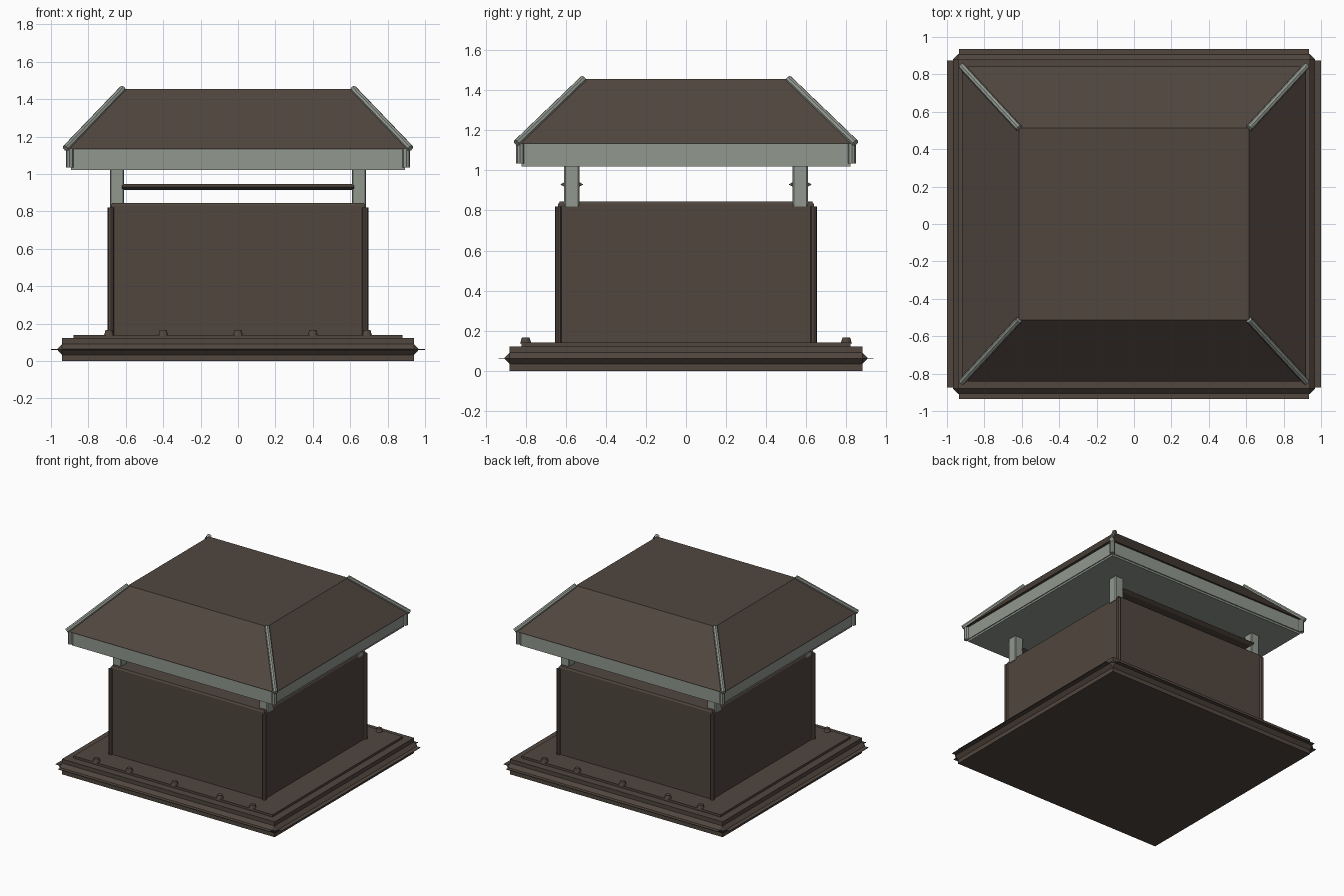
import bpy, bmesh, math
from mathutils import Vector, Matrix

cube = bpy.data.objects.get("Cube")
if cube:
    bpy.data.objects.remove(cube, do_unlink=True)


def material(name, color):
    m = bpy.data.materials.new(name)
    m.use_nodes = True
    m.diffuse_color = (*color, 1)
    bsdf = next(n for n in m.node_tree.nodes if n.type == 'BSDF_PRINCIPLED')
    bsdf.inputs["Base Color"].default_value = (*color, 1)
    return m


BROWN = material("dark brown metal", (0.082, 0.061, 0.049))
GREY = material("grey green metal", (0.285, 0.31, 0.275))
SIGNS = [(sx, sy) for sx in (-1, 1) for sy in (-1, 1)]


def finish(name, bm, mat):
    bmesh.ops.recalc_face_normals(bm, faces=bm.faces)
    mesh = bpy.data.meshes.new(name)
    bm.to_mesh(mesh)
    bm.free()
    mesh.materials.append(mat)
    obj = bpy.data.objects.new(name, mesh)
    bpy.context.collection.objects.link(obj)
    return obj


def loft(name, rings, mat):
    """Stack of rectangles (half x, half y, z, corner cut), capped at both ends."""
    bm = bmesh.new()
    loops = []
    for hx, hy, z, c in rings:
        pts = [(hx, hy - c), (hx - c, hy), (c - hx, hy), (-hx, hy - c),
               (-hx, c - hy), (c - hx, -hy), (hx - c, -hy), (hx, c - hy)]
        loops.append([bm.verts.new((x, y, z)) for x, y in pts])
    for low, high in zip(loops, loops[1:]):
        for i in range(8):
            j = (i + 1) % 8
            bm.faces.new((low[i], low[j], high[j], high[i]))
    bm.faces.new(loops[0])
    bm.faces.new(loops[-1])
    bmesh.ops.remove_doubles(bm, verts=bm.verts, dist=0.0005)
    return finish(name, bm, mat)


def slab(name, hx, hy, z0, z1, mat, cut=0):
    return loft(name, [(hx, hy, z0, cut), (hx, hy, z1, cut)], mat)


def bar(name, start, end, radius, mat, sides=8):
    a, b = Vector(start), Vector(end)
    bm = bmesh.new()
    turn = (b - a).to_track_quat('Z', 'Y').to_matrix().to_4x4()
    bmesh.ops.create_cone(bm, cap_ends=True, segments=sides, radius1=radius,
                          radius2=radius, depth=(b - a).length,
                          matrix=Matrix.Translation((a + b) / 2) @ turn)
    return finish(name, bm, mat)


# Base flashing: stepped plate, edge bead and thin side flanges
slab("base_plate", 0.94, 0.88, 0, 0.122, BROWN)
slab("base_step", 0.88, 0.82, 0.12, 0.14, BROWN)
loft("base_bead", [(0.94, 0.88, 0.033, 0), (0.968, 0.908, 0.062, 0.028),
                   (0.94, 0.88, 0.09, 0)], BROWN)
slab("side_flange", 1.0, 0.875, 0.06, 0.064, BROWN)
slab("front_back_flange", 0.935, 0.935, 0.06, 0.064, BROWN)

# Domed bolts along the front and back of the base
for y in (-0.8, 0.8):
    for x in (-0.69, -0.4, 0, 0.4, 0.69):
        bm = bmesh.new()
        bmesh.ops.create_cone(bm, cap_ends=True, segments=10, radius1=0.028,
                              radius2=0.019, depth=0.03,
                              matrix=Matrix.Translation((x, y, 0.151)))
        finish("base_bolt", bm, BROWN)

# Chimney body with corner trim and a raised rim
slab("body", 0.68, 0.638, 0.13, 0.82, BROWN)
loft("body_rim", [(0.68, 0.638, 0.82, 0), (0.68, 0.638, 0.832, 0),
                  (0.672, 0.63, 0.845, 0)], BROWN)
for sx, sy in SIGNS:
    bar("corner_trim", (sx * 0.68, sy * 0.638, 0.14), (sx * 0.68, sy * 0.638, 0.82),
        0.0165, BROWN)

# Legs holding up the hood
for sx, sy in SIGNS:
    leg = slab("hood_leg", 0.038, 0.038, 0.82, 1.03, GREY, 0.006)
    leg.location = (sx * 0.647, sy * 0.57, 0)

# Flattened cross rails between the legs
for sy in (-1, 1):
    bm = bmesh.new()
    bmesh.ops.create_cone(bm, cap_ends=True, segments=6, radius1=1, radius2=1, depth=1.24,
                          matrix=Matrix.Rotation(math.pi / 2, 4, 'Y'))
    for v in bm.verts:
        v.co.y *= 0.058
        v.co.z *= 0.018
    bmesh.ops.translate(bm, vec=(0, sy * 0.57, 0.93), verts=bm.verts)
    finish("cross_rail", bm, BROWN)

# Hood: fascia with lower lip, hipped roof and hip caps
slab("fascia", 0.9, 0.828, 1.035, 1.136, GREY)
slab("fascia_lip", 0.893, 0.82, 1.02, 1.036, GREY)
loft("hipped_roof", [(0.92, 0.842, 1.134, 0), (0.615, 0.512, 1.455, 0)], BROWN)
for sx, sy in SIGNS:
    bar("fascia_corner", (sx * 0.9, sy * 0.828, 1.035), (sx * 0.9, sy * 0.828, 1.136),
        0.02, GREY)
    bar("hip_cap", (sx * 0.922, sy * 0.845, 1.137), (sx * 0.615, sy * 0.512, 1.457),
        0.018, GREY)
